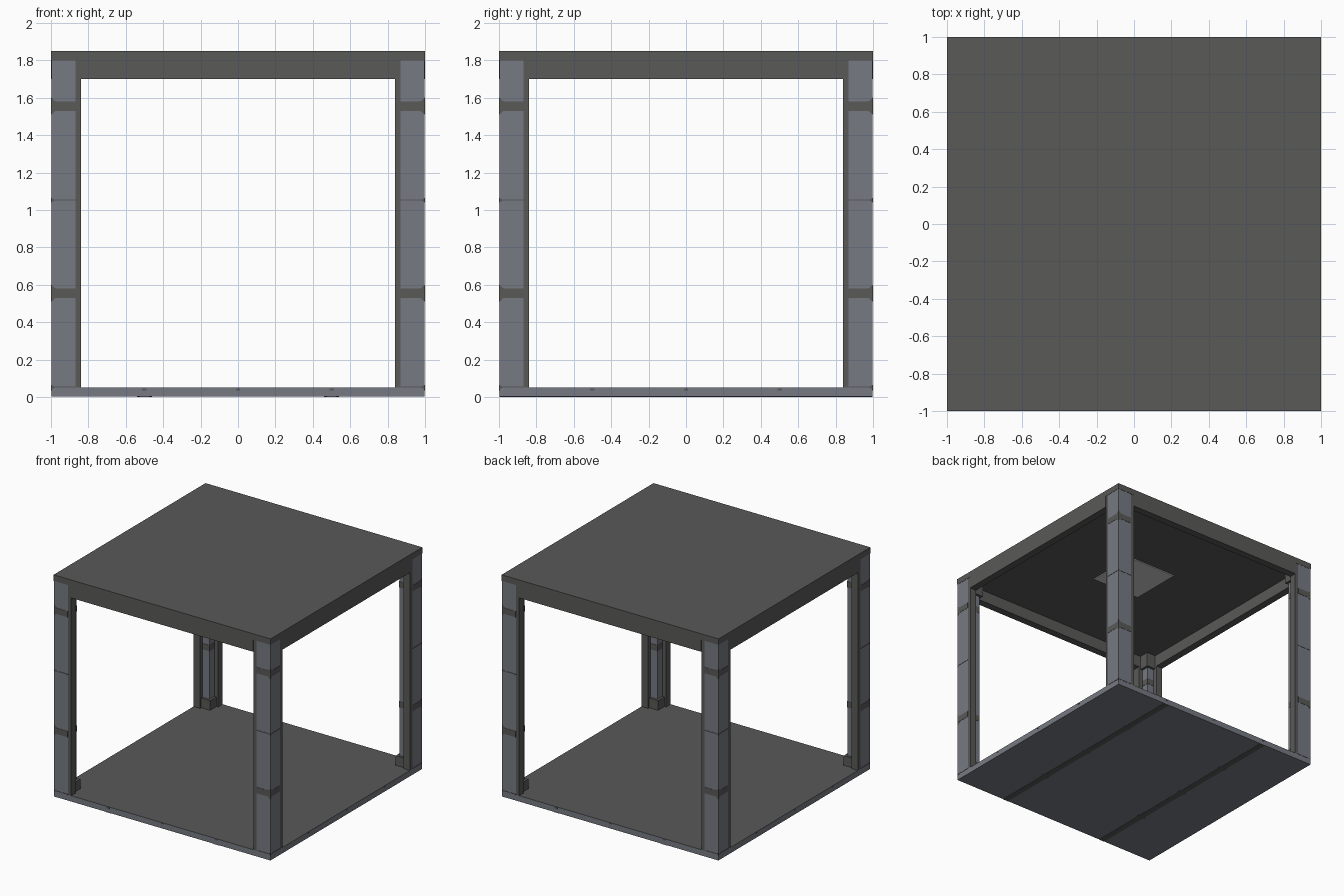
import bpy, bmesh
from math import pi
from mathutils import Matrix, Vector

if "Cube" in bpy.data.objects:
    bpy.data.objects.remove(bpy.data.objects["Cube"])


def material(name, rgb):
    m = bpy.data.materials.new(name)
    m.use_nodes = True
    m.diffuse_color = (*rgb, 1)
    m.node_tree.nodes["Principled BSDF"].inputs["Base Color"].default_value = (*rgb, 1)
    return m


DARK = material("dark grey", (0.1, 0.1, 0.098))
STEEL = material("blue grey steel", (0.18, 0.195, 0.225))
LIGHT = material("pale lamp", (0.6, 0.6, 0.6))

SKIN = 0.002          # thickness of painted plates
OUT = 1 - SKIN        # outer face of posts and floor
FLOOR, CEILING, TOP = 0.05, 1.8, 1.85
THICK = 0.06          # post flanges and roof beams
REACH = 0.84          # inner end of each post flange
PANEL = 0.87          # inner end of the steel panel on a post


def finish(name, bm, mats, rule=None, turn=0):
    """Turn a bmesh into an object, optionally rotated about z and painted by rule."""
    bmesh.ops.recalc_face_normals(bm, faces=bm.faces[:])
    if rule:
        for f in bm.faces:
            f.material_index = int(rule(f))
    bm.transform(Matrix.Rotation(turn * pi / 2, 4, "Z"))
    me = bpy.data.meshes.new(name)
    bm.to_mesh(me)
    bm.free()
    for m in mats:
        me.materials.append(m)
    ob = bpy.data.objects.new(name, me)
    bpy.context.collection.objects.link(ob)
    return ob


def box(name, lo, hi, mats, rule=None, turn=0):
    bm = bmesh.new()
    lo, hi = Vector(lo), Vector(hi)
    size = Matrix.Diagonal((*(hi - lo), 1))
    bmesh.ops.create_cube(bm, size=1, matrix=Matrix.Translation((lo + hi) / 2) @ size)
    return finish(name, bm, mats, rule, turn)


def prism(name, pts, push, mats, rule=None, turn=0):
    """Extrude a flat outline along a vector."""
    bm = bmesh.new()
    face = bm.faces.new([bm.verts.new(p) for p in pts])
    new = bmesh.ops.extrude_face_region(bm, geom=[face])["geom"]
    bmesh.ops.translate(bm, vec=push, verts=[v for v in new if isinstance(v, bmesh.types.BMVert)])
    return finish(name, bm, mats, rule, turn)


# Floor slab: dark on top, steel on the sides and underneath
box("floor", (-OUT, -OUT, SKIN), (OUT, OUT, FLOOR), [STEEL, DARK],
    lambda f: f.normal.z > 0.5)

# Seams under the floor, with small diamond knots
for side, x in (("right", -0.5), ("left", 0.5)):
    box(f"floor_seam_{side}", (x - 0.025, -OUT, 0), (x + 0.025, OUT, SKIN), [DARK])
    for i, y in enumerate((-0.5, 0, 0.5)):
        knot = [(x - 0.04, y, 0), (x, y - 0.07, 0), (x + 0.04, y, 0), (x, y + 0.07, 0)]
        prism(f"floor_knot_{side}_{i}", knot, (0, 0, SKIN), [DARK])

# Roof slab and lamp plate
box("roof", (-1, -1, CEILING), (1, 1, TOP), [DARK])
box("ceiling_lamp", (-0.225, -0.225, CEILING - 0.008), (0.225, 0.225, CEILING), [LIGHT])


def post_paint(f):
    """Steel on the outer faces, apart from the inner strip."""
    c, n = f.calc_center_median(), f.normal
    return (n.x > 0.5 and c.x > 0.99 and c.y > PANEL) or (n.y > 0.5 and c.y > 0.99 and c.x > PANEL)


def outer_plates(name, outline, turn):
    """The same painted plate on both outer faces of a post."""
    prism(name + "_a", [(u, OUT, z) for u, z in outline], (0, SKIN, 0), [DARK], turn=turn)
    prism(name + "_b", [(OUT, u, z) for u, z in outline], (SKIN, 0, 0), [DARK], turn=turn)


inner = OUT - THICK
angle = [(OUT, OUT), (PANEL, OUT), (REACH, OUT), (REACH, inner),
         (inner, inner), (inner, REACH), (OUT, REACH), (OUT, PANEL)]
corners = ("back_left", "back_right", "front_right", "front_left")
sides = ("back", "right", "front", "left")

for k, (corner, side) in enumerate(zip(corners, sides)):
    # Angle-section corner post
    prism(f"post_{corner}", [(x, y, FLOOR) for x, y in angle],
          (0, 0, CEILING - FLOOR), [DARK, STEEL], post_paint, k)

    # Flared bands and thin joints on the post
    for i, z in enumerate((0.555, 1.555)):
        h = 0.025
        band = [(OUT, z - 0.045), (0.975, z - h), (PANEL, z - h),
                (PANEL, z + h), (0.975, z + h), (OUT, z + 0.045)]
        outer_plates(f"post_band_{corner}_{i}", band, k)
    for i, z in enumerate((FLOOR + 0.003, 1.053)):
        h = 0.003
        joint = [(OUT, z - 0.012), (0.98, z - h), (PANEL, z - h),
                 (PANEL, z + h), (0.98, z + h), (OUT, z + 0.012)]
        outer_plates(f"post_joint_{corner}_{i}", joint, k)

    # Slim inner pillar with foot, head and bands
    p = 0.875
    box(f"pillar_{corner}", (p, p, FLOOR), (inner, inner, CEILING), [STEEL], turn=k)
    for part, z0, z1, q in (("foot", FLOOR, 0.13, 0.855), ("head", 1.68, CEILING, 0.855),
                            ("low_band", 0.53, 0.58, p - SKIN), ("high_band", 1.53, 1.58, p - SKIN)):
        box(f"pillar_{part}_{corner}", (q, q, z0), (inner, inner, z1), [DARK], turn=k)

    # Roof beam between two posts
    box(f"roof_beam_{side}", (-REACH, inner, 1.7), (REACH, 1, CEILING), [DARK], turn=k)

    # Small notches along the floor edge
    for i, x in enumerate((-0.5, 0, 0.5)):
        box(f"floor_notch_{side}_{i}", (x - 0.012, OUT, 0.036), (x + 0.012, 1, 0.046), [DARK], turn=k)
